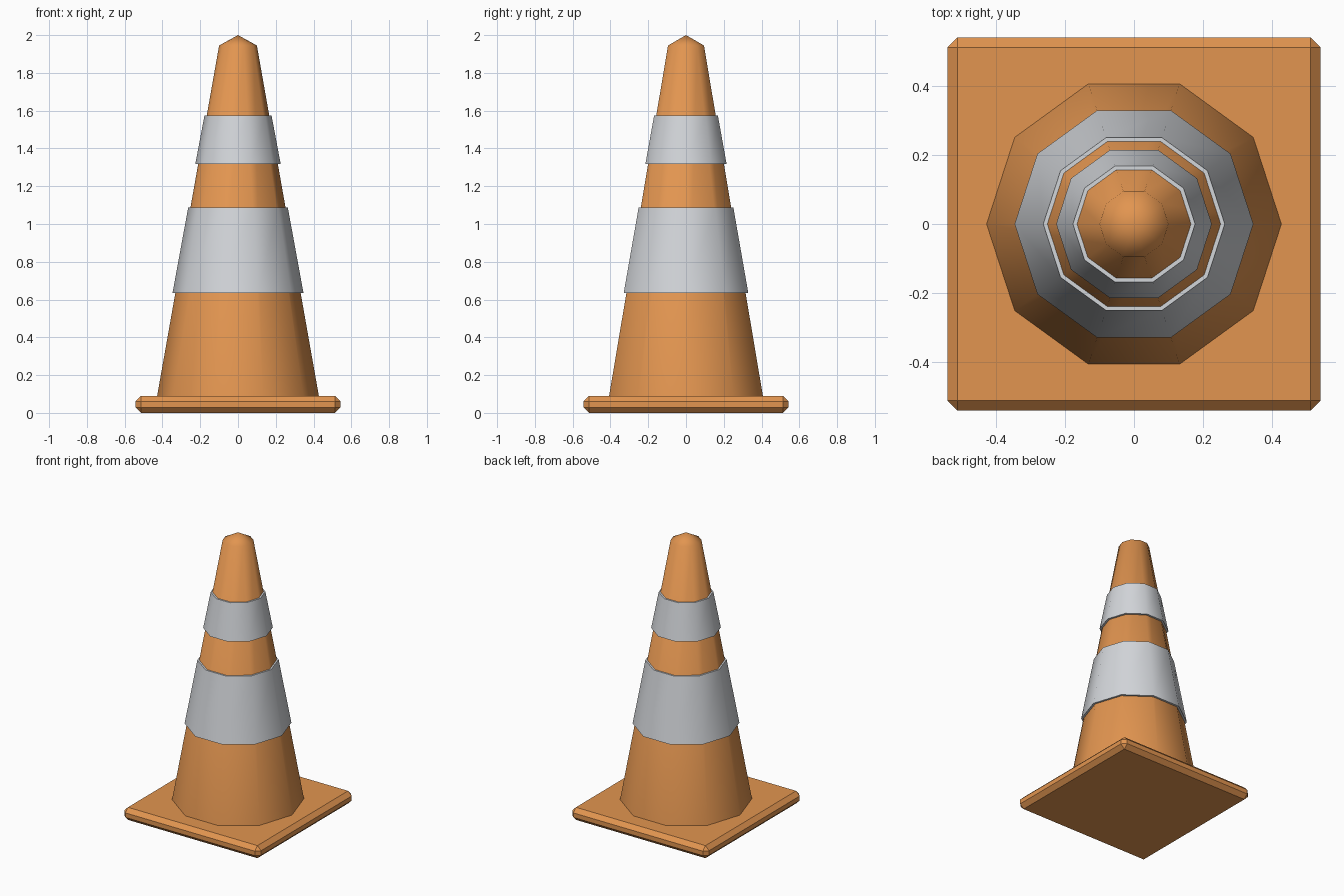
import bpy, bmesh, math

SIDES = 10
cube = bpy.data.objects.get("Cube")
if cube:
    bpy.data.objects.remove(cube, do_unlink=True)


def material(name, rgb):
    m = bpy.data.materials.new(name)
    m.use_nodes = True
    m.diffuse_color = (*rgb, 1)
    m.node_tree.nodes["Principled BSDF"].inputs["Base Color"].default_value = (*rgb, 1)
    return m


orange = material("orange plastic", (0.76, 0.30, 0.08))
silver = material("pale grey reflective", (0.65, 0.67, 0.70))


def add_object(name, bm, mat):
    bmesh.ops.recalc_face_normals(bm, faces=bm.faces)
    mesh = bpy.data.meshes.new(name)
    bm.to_mesh(mesh)
    bm.free()
    mesh.materials.append(mat)
    ob = bpy.data.objects.new(name, mesh)
    bpy.context.collection.objects.link(ob)
    return ob


def lathe(name, profile, mat, closed=False):
    """Turn (radius, z) points around z; a zero radius becomes a pole."""
    bm = bmesh.new()
    rings = []
    for r, z in profile:
        if r == 0:
            rings.append([bm.verts.new((0, 0, z))] * SIDES)
        else:
            angles = [math.tau * i / SIDES for i in range(SIDES)]
            rings.append([bm.verts.new((r * math.cos(a), r * math.sin(a), z)) for a in angles])
    pairs = list(zip(rings, rings[1:]))
    if closed:
        pairs.append((rings[-1], rings[0]))
    for low, high in pairs:
        for i in range(SIDES):
            j = (i + 1) % SIDES
            corners = dict.fromkeys((low[i], low[j], high[j], high[i]))
            bm.faces.new(list(corners))
    ob = add_object(name, bm, mat)
    bpy.ops.object.select_all(action='DESELECT')
    ob.select_set(True)
    bpy.context.view_layer.objects.active = ob
    bpy.ops.object.shade_smooth_by_angle(angle=math.radians(60))
    return ob


# Square foot with chamfered edges
bm = bmesh.new()
bmesh.ops.create_cube(bm, size=1)
for v in bm.verts:
    v.co = (v.co.x * 1.084, v.co.y * 1.084, (v.co.z + 0.5) * 0.09)
bmesh.ops.bevel(bm, geom=bm.edges[:], offset=0.029, segments=1, affect='EDGES')
add_object("base_plate", bm, orange)


# Tapered body with a shallow pointed cap
def body_radius(z):
    return 0.428 - 0.1768 * (z - 0.09)


lathe("cone_body", [(0, 0.08), (body_radius(0.08), 0.08), (0.1, 1.945), (0, 2.0)], orange)

# Reflective sleeves standing slightly proud of the body
for name, low, high in (("lower_band", 0.635, 1.088), ("upper_band", 1.318, 1.575)):
    a, b = body_radius(low), body_radius(high)
    lathe(name, [(a - 0.01, low), (a + 0.015, low), (b + 0.012, high), (b - 0.01, high)],
          silver, closed=True)
